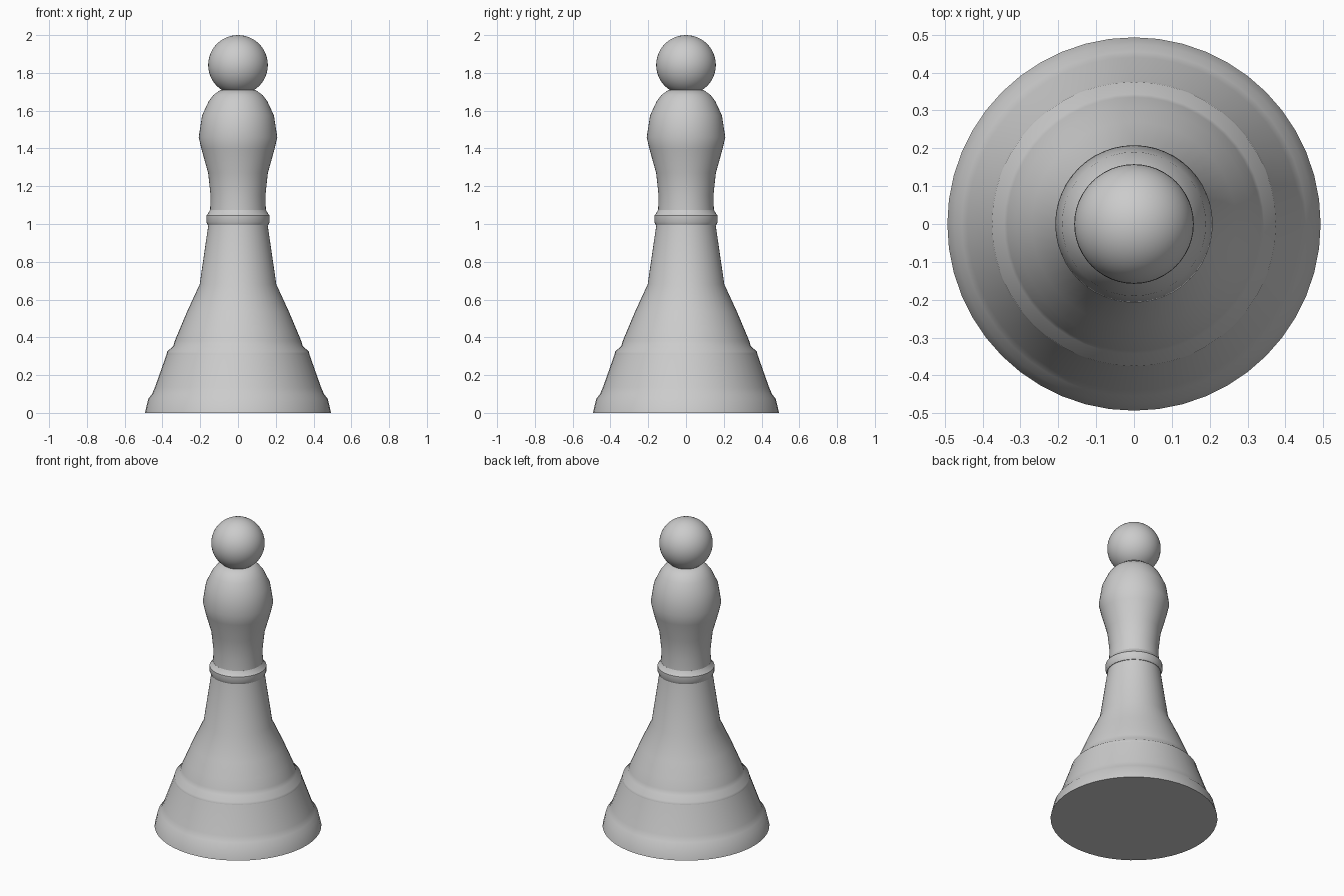
import bpy, math

cube = bpy.data.objects.get("Cube")
if cube:
    bpy.data.objects.remove(cube, do_unlink=True)

SEGMENTS = 48

grey = bpy.data.materials.new("plain_grey")
grey.use_nodes = True
colour = (0.6, 0.6, 0.6, 1)
grey.diffuse_color = colour
grey.node_tree.nodes["Principled BSDF"].inputs["Base Color"].default_value = colour


def finish(obj, name, angle):
    obj.name = name
    obj.data.materials.append(grey)
    bpy.ops.object.select_all(action="DESELECT")
    obj.select_set(True)
    bpy.context.view_layer.objects.active = obj
    bpy.ops.object.shade_smooth_by_angle(angle=math.radians(angle))


def turned(name, profile, angle=40):
    """Lathe a (radius, height) profile around z, capped at both ends."""
    n = SEGMENTS
    verts = [(r * math.cos(math.tau * i / n), r * math.sin(math.tau * i / n), z)
             for r, z in profile for i in range(n)]
    faces = [(k * n + i, k * n + (i + 1) % n, (k + 1) * n + (i + 1) % n, (k + 1) * n + i)
             for k in range(len(profile) - 1) for i in range(n)]
    faces.append(tuple(reversed(range(n))))
    faces.append(tuple(range(len(verts) - n, len(verts))))
    mesh = bpy.data.meshes.new(name)
    mesh.from_pydata(verts, [], faces)
    obj = bpy.data.objects.new(name, mesh)
    bpy.context.collection.objects.link(obj)
    finish(obj, name, angle)


# Flared foot
turned("base", [(0.493, 0), (0.475, 0.075), (0.455, 0.10), (0.44, 0.135),
                (0.378, 0.31)])

# Skirt and tapering stem
turned("stem", [(0.378, 0.31), (0.375, 0.325), (0.343, 0.353), (0.335, 0.38),
                (0.31, 0.44), (0.27, 0.535), (0.203, 0.68), (0.157, 0.995)])

# Ring around the neck
turned("collar", [(0.145, 0.992), (0.16, 0.995), (0.168, 1.012), (0.168, 1.045),
                  (0.16, 1.053), (0.148, 1.075)])

# Bulbous head
turned("head", [(0.148, 1.06), (0.145, 1.15), (0.158, 1.27), (0.193, 1.395),
                (0.208, 1.46), (0.19, 1.575), (0.155, 1.65), (0.13, 1.683),
                (0.092, 1.71)])

# Ball on top
bpy.ops.mesh.primitive_uv_sphere_add(segments=SEGMENTS, ring_count=24, radius=0.158,
                                     location=(0, 0, 1.842))
finish(bpy.context.object, "finial_ball", 40)
